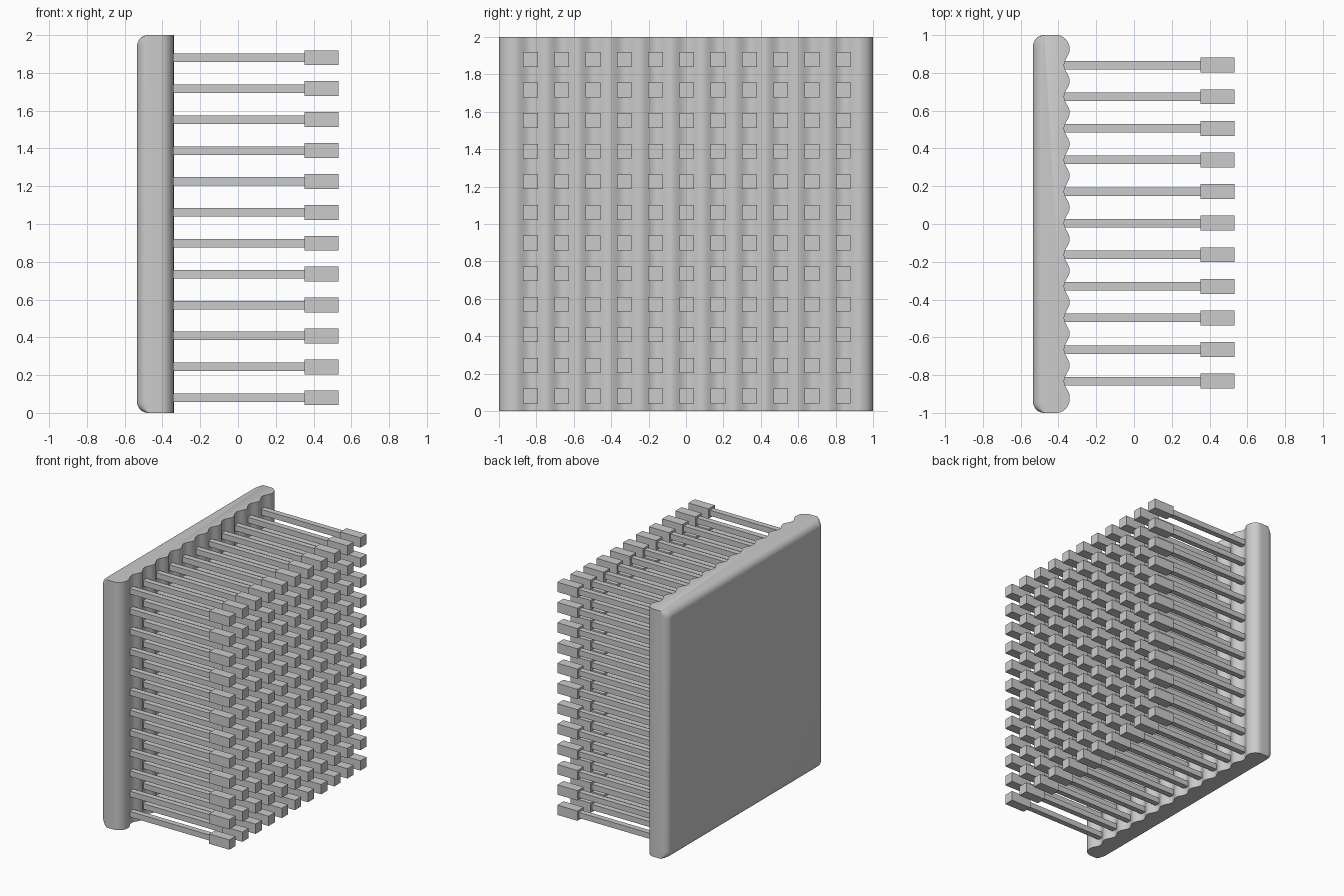
import bpy, bmesh, math

if "Cube" in bpy.data.objects:
    bpy.data.objects.remove(bpy.data.objects["Cube"])

BACK, R = -0.535, 0.06            # back plane of the slab and its edge rounding
ROWS, COLS = 12, 11
PITCH_Y, PITCH_Z = 0.1673, 1.80 / 11
Y0, Z0 = -0.832, 0.08             # first pin centre
MID_Y = Y0 + PITCH_Y * (COLS - 1) / 2


def new_object(name, bm):
    bmesh.ops.recalc_face_normals(bm, faces=bm.faces)
    mesh = bpy.data.meshes.new(name)
    bm.to_mesh(mesh)
    bm.free()
    obj = bpy.data.objects.new(name, mesh)
    bpy.context.collection.objects.link(obj)
    return obj


# Slab outline seen from above: rippled front, rounded ends, flat back
def slab_profile():
    pts = []
    y_end = 0.923
    n = 144
    for i in range(n + 1):                       # ripple, valleys at the pins
        y = -y_end + 2 * y_end * i / n
        x = -0.355 - 0.015 * math.cos(2 * math.pi * (y - MID_Y) / PITCH_Y)
        pts.append((x, y))
    for i in range(1, 11):                       # large front end rounding
        a = math.pi / 2 * i / 10
        pts.append((-0.41 + 0.07 * math.cos(a), y_end + (1 - y_end) * math.sin(a)))
    for i in range(9):                           # back corner rounding
        a = math.pi / 2 * i / 8
        pts.append((BACK + R - R * math.sin(a), 1 - R + R * math.cos(a)))
    tail = [(x, -y) for x, y in reversed(pts[n + 1:])]
    return pts + tail


# Slab: stacked outlines whose back pulls in near the top and bottom
def build_slab():
    bm = bmesh.new()
    profile = slab_profile()
    angles = [math.pi / 2 * i / 8 for i in range(9)]
    layers = [(R - R * math.cos(a), math.sin(a)) for a in angles]
    layers += [(2 - z, s) for z, s in reversed(layers)]
    cx = BACK + R
    rings = []
    for z, s in layers:
        rings.append([bm.verts.new((cx + (x - cx) * s if x < cx else x, y, z))
                      for x, y in profile])
    n = len(profile)
    for a, b in zip(rings, rings[1:]):
        for i in range(n):
            j = (i + 1) % n
            bm.faces.new((a[i], a[j], b[j], b[i]))
    bm.faces.new(rings[0])
    bm.faces.new(rings[-1])
    obj = new_object("rippled_slab", bm)
    bpy.ops.object.select_all(action='DESELECT')
    obj.select_set(True)
    bpy.context.view_layer.objects.active = obj
    bpy.ops.object.shade_smooth_by_angle(angle=math.radians(40))


# A square bar along x, repeated over the pin grid
def build_bars(name, x0, x1, width):
    bm = bmesh.new()
    bmesh.ops.create_cube(bm, size=1)
    bmesh.ops.scale(bm, vec=(x1 - x0, width, width), verts=bm.verts)
    bmesh.ops.translate(bm, vec=((x0 + x1) / 2, Y0, Z0), verts=bm.verts)
    obj = new_object(name, bm)
    for label, count, step in (("columns", COLS, (0, PITCH_Y, 0)),
                               ("rows", ROWS, (0, 0, PITCH_Z))):
        mod = obj.modifiers.new(label, 'ARRAY')
        mod.count = count
        mod.use_relative_offset = False
        mod.use_constant_offset = True
        mod.constant_offset_displace = step


build_slab()
build_bars("pin_shafts", -0.40, 0.36, 0.045)
build_bars("pin_heads", 0.353, 0.533, 0.079)
